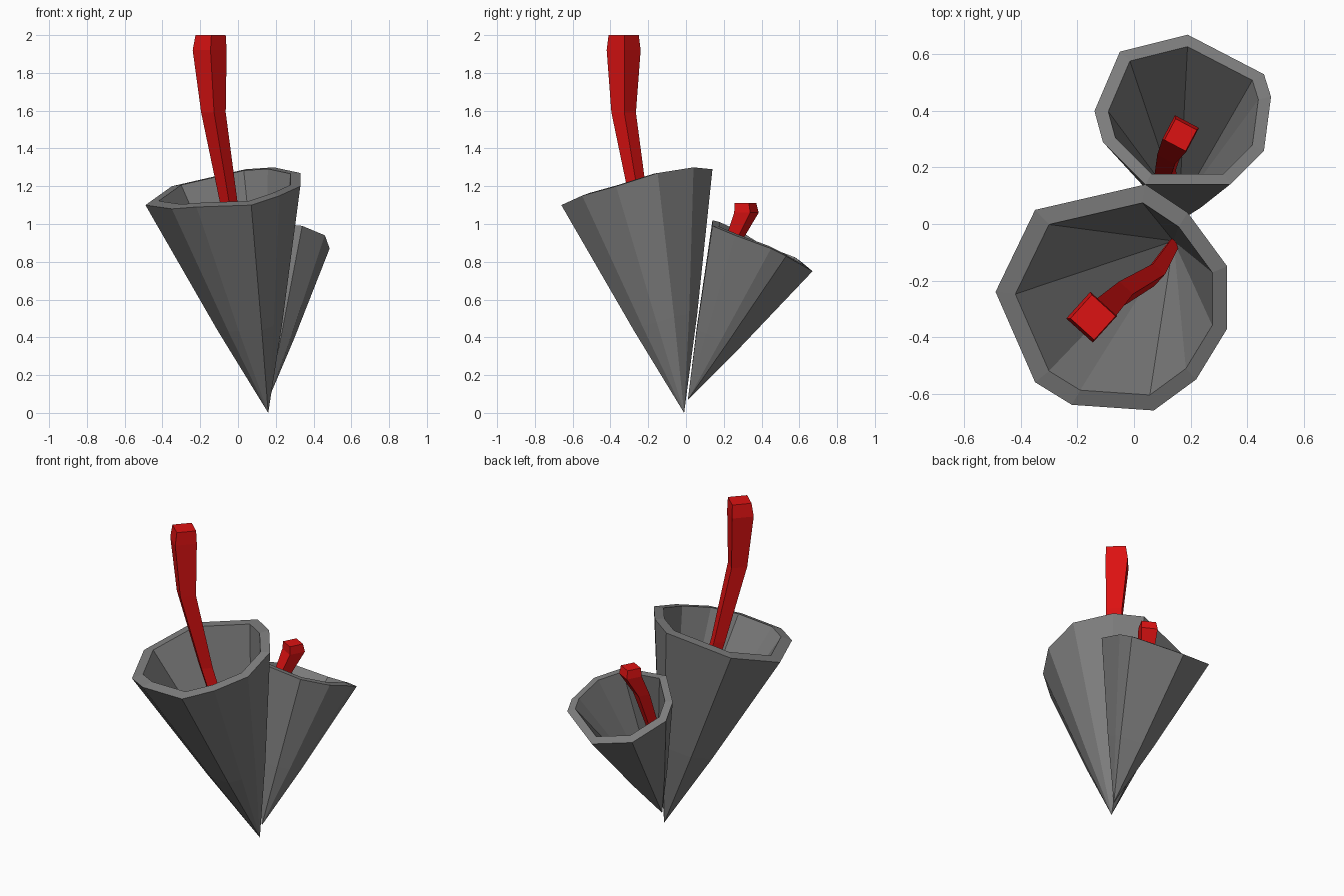
import bpy
import bmesh
from math import cos, sin, pi
from mathutils import Vector

cube = bpy.data.objects.get("Cube")
if cube:
    bpy.data.objects.remove(cube)


def material(name, colour):
    mat = bpy.data.materials.new(name)
    mat.use_nodes = True
    mat.diffuse_color = colour
    mat.node_tree.nodes["Principled BSDF"].inputs["Base Color"].default_value = colour
    return mat


grey = material("petal grey", (0.2, 0.2, 0.2, 1))
red = material("stalk red", (0.72, 0.006, 0.006, 1))


def bridge(bm, a, b):
    for i in range(len(a)):
        j = (i + 1) % len(a)
        bm.faces.new((a[i], a[j], b[j], b[i]))


def fan(bm, ring, tip):
    for i in range(len(ring)):
        bm.faces.new((ring[i], ring[(i + 1) % len(ring)], tip))


def finish(bm, name, mat):
    bmesh.ops.recalc_face_normals(bm, faces=bm.faces)
    mesh = bpy.data.meshes.new(name)
    bm.to_mesh(mesh)
    bm.free()
    mesh.materials.append(mat)
    bpy.context.collection.objects.link(bpy.data.objects.new(name, mesh))


def flower(name, rim, tip, inner_tip, inner_scale):
    """Hollow faceted cone with a thick, uneven rim."""
    rim = [Vector(p) for p in rim]
    tip, inner_tip = Vector(tip), Vector(inner_tip)
    centre = sum(rim, Vector()) / len(rim)
    bm = bmesh.new()
    outer = [bm.verts.new(p) for p in rim]
    # slight swelling low on the outside
    low = [bm.verts.new(tip.lerp(centre, 0.4) + (p - centre) * 0.42) for p in rim]
    lip = [bm.verts.new(centre + (p - centre) * inner_scale + Vector((0, 0, 0.01)))
           for p in rim]
    bridge(bm, outer, low)
    fan(bm, low, bm.verts.new(tip))
    bridge(bm, outer, lip)
    fan(bm, lip, bm.verts.new(inner_tip))
    finish(bm, name, grey)


def stalk(name, path, turn):
    """Four-sided bent stalk; each path point is x, y, z, radius."""
    bm = bmesh.new()
    rings = []
    for x, y, z, r in path:
        rings.append([bm.verts.new((x + r * cos(turn + k * pi / 2),
                                    y + r * sin(turn + k * pi / 2), z))
                      for k in range(4)])
    for a, b in zip(rings, rings[1:]):
        bridge(bm, a, b)
    bm.faces.new(rings[0])
    bm.faces.new(rings[-1])
    finish(bm, name, red)


# Large front flower
flower("large_flower",
       [(0.04, 0.14, 1.29), (-0.35, 0.05, 1.2), (-0.49, -0.24, 1.1),
        (-0.35, -0.56, 1.08), (-0.22, -0.64, 1.09), (0.07, -0.66, 1.1),
        (0.22, -0.55, 1.15), (0.33, -0.37, 1.2), (0.33, -0.15, 1.27),
        (0.19, 0.04, 1.3)],
       (0.16, -0.01, 0), (0.14, -0.06, 0.2), 0.85)
stalk("large_stalk",
      [(0.14, -0.07, 0.25, 0.025), (0.07, -0.18, 0.65, 0.04),
       (-0.05, -0.25, 1.12, 0.047), (-0.13, -0.33, 1.59, 0.065),
       (-0.15, -0.33, 1.92, 0.09), (-0.145, -0.33, 2, 0.08)], 0.05)

# Small back flower
flower("small_flower",
       [(0.19, 0.67, 0.75), (-0.05, 0.61, 0.8), (-0.14, 0.4, 0.88),
        (-0.11, 0.29, 0.95), (0.04, 0.14, 1.02), (0.34, 0.14, 0.99),
        (0.46, 0.26, 0.94), (0.485, 0.45, 0.87), (0.46, 0.53, 0.83)],
       (0.16, 0.01, 0.07), (0.16, 0.06, 0.2), 0.85)
stalk("small_stalk",
      [(0.15, 0.07, 0.25, 0.02), (0.11, 0.18, 0.7, 0.04),
       (0.13, 0.26, 0.93, 0.05), (0.165, 0.32, 1.06, 0.068),
       (0.165, 0.315, 1.11, 0.06)], 0.3)
